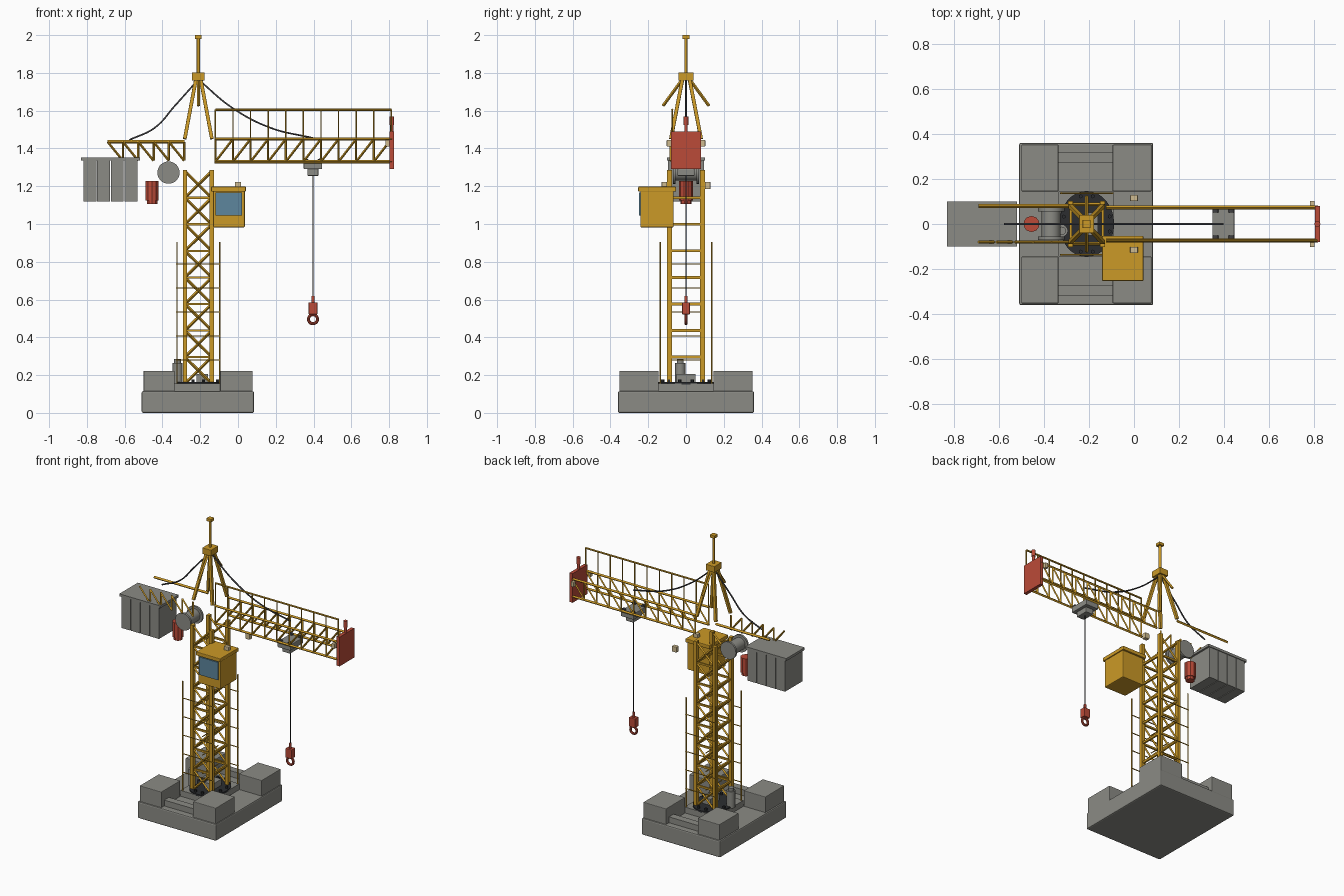
import bpy, bmesh, math
from mathutils import Vector, Matrix

cube = bpy.data.objects.get("Cube")
if cube:
    bpy.data.objects.remove(cube, do_unlink=True)


def material(name, r, g, b):
    m = bpy.data.materials.new(name)
    m.use_nodes = True
    m.diffuse_color = (r, g, b, 1)
    bsdf = m.node_tree.nodes["Principled BSDF"]
    bsdf.inputs["Base Color"].default_value = (r, g, b, 1)
    bsdf.inputs["Roughness"].default_value = 0.6
    return m


YELLOW = material("crane yellow", 0.60, 0.32, 0.02)
GREY = material("concrete grey", 0.26, 0.26, 0.235)
RED = material("warning red", 0.50, 0.07, 0.04)
GLASS = material("window blue", 0.11, 0.24, 0.34)
BLACK = material("dark steel", 0.025, 0.027, 0.03)
CABLE = material("cable grey", 0.05, 0.05, 0.055)
CREAM = material("lamp cream", 0.62, 0.50, 0.28)


class Part:
    """Collects simple solids into one named object."""

    def __init__(self, name, mat):
        self.name, self.mat, self.bm = name, mat, bmesh.new()

    def box(self, x, y, z):
        c = Vector((sum(x) / 2, sum(y) / 2, sum(z) / 2))
        size = Matrix.Diagonal((x[1] - x[0], y[1] - y[0], z[1] - z[0], 1))
        bmesh.ops.create_cube(self.bm, size=1, matrix=Matrix.Translation(c) @ size)
        return self

    def rod(self, a, b, r, sides=8, stretch=1):
        a, b = Vector(a), Vector(b)
        d = b - a
        turn = d.to_track_quat('Z', 'Y').to_matrix().to_4x4()
        mat = Matrix.Translation((a + b) / 2) @ turn @ Matrix.Diagonal((1, stretch, 1, 1))
        bmesh.ops.create_cone(self.bm, cap_ends=True, segments=sides, radius1=r, radius2=r,
                              depth=d.length, matrix=mat)
        return self

    def beam(self, a, b, w):
        return self.rod(a, b, w * 0.707, 4)

    def done(self, bevel=0, smooth=False):
        me = bpy.data.meshes.new(self.name)
        self.bm.to_mesh(me)
        self.bm.free()
        me.materials.append(self.mat)
        ob = bpy.data.objects.new(self.name, me)
        bpy.context.collection.objects.link(ob)
        if bevel:
            mod = ob.modifiers.new("bevel", 'BEVEL')
            mod.width, mod.segments = bevel, 2
        if smooth:
            bpy.ops.object.select_all(action='DESELECT')
            ob.select_set(True)
            bpy.context.view_layer.objects.active = ob
            bpy.ops.object.shade_smooth_by_angle()


def cable(name, points, r):
    cu = bpy.data.curves.new(name, 'CURVE')
    cu.dimensions, cu.bevel_depth, cu.bevel_resolution = '3D', r, 1
    sp = cu.splines.new('BEZIER')
    sp.bezier_points.add(len(points) - 1)
    for p, (x, z) in zip(sp.bezier_points, points):
        p.co = (x, 0, z)
        p.handle_left_type = p.handle_right_type = 'AUTO'
    cu.materials.append(CABLE)
    bpy.context.collection.objects.link(bpy.data.objects.new(name, cu))


MX = -0.21            # mast axis
SIDES = (-1, 1)

# Foundation
Part("foundation_slab", GREY).box((-0.51, 0.085), (-0.36, 0.36), (0, 0.115)).done(0.008)
blocks = Part("ballast_blocks", GREY)
steps = Part("foundation_steps", GREY).box((-0.335, -0.09), (-0.145, 0.145), (0.11, 0.155))
for s in SIDES:
    y = sorted((s * 0.145, s * 0.352))
    blocks.box((-0.5, -0.335), y, (0.11, 0.222)).box((-0.095, 0.078), y, (0.11, 0.222))
    steps.box((-0.34, -0.09), sorted((s * 0.27, s * 0.32)), (0.11, 0.155))
blocks.done(0.004)
steps.done()
Part("base_ring", BLACK).rod((MX, 0, 0.15), (MX, 0, 0.163), 0.122, 32, 1.2).done(smooth=True)
bolts = Part("ring_bolts", BLACK)
for i in range(12):
    a = math.tau * (i + 0.5) / 12
    x, y = MX + 0.105 * math.cos(a), 0.127 * math.sin(a)
    bolts.rod((x, y, 0.16), (x, y, 0.178), 0.009, 6)
bolts.done()
pump = Part("pump", GREY).rod((-0.32, -0.03, 0.15), (-0.32, -0.03, 0.265), 0.027, 16)
pump.rod((-0.32, -0.03, 0.265), (-0.32, -0.03, 0.285), 0.018, 12)
pump.box((-0.22, -0.16), (-0.05, 0.05), (0.16, 0.205)).done(smooth=True)

# Lattice mast
legs = Part("mast_legs", YELLOW)
lattice = Part("mast_lattice", YELLOW)
Z0, STEP, N = 0.155, 0.1405, 8
for sx in SIDES:
    x = MX + sx * 0.071
    for sy in SIDES:
        y = sy * 0.087
        legs.box((x - 0.011, x + 0.011), (y - 0.014, y + 0.014), (Z0, 1.285))
    for i in range(1, N):
        z = Z0 + i * STEP
        lattice.box((x - 0.006, x + 0.006), (-0.085, 0.085), (z - 0.007, z + 0.007))
for sy in SIDES:
    y = sy * 0.087
    for i in range(N):
        z = Z0 + i * STEP
        for s in SIDES:
            lattice.beam((MX - s * 0.071, y, z), (MX + s * 0.071, y, z + STEP), 0.011)
        lattice.box((MX - 0.071, MX + 0.071), (y - 0.006, y + 0.006), (z - 0.006, z + 0.006))
legs.done()
lattice.done()

# Climbing guard around the mast
guard = Part("climbing_guard", YELLOW)
for sx in SIDES:
    for sy in SIDES:
        x, y = MX + sx * 0.113, sy * 0.137
        guard.rod((x, y, 0.15), (x, y, 0.905), 0.004, 6)
for i in range(5):
    z = 0.28 + i * 0.127
    for sy in SIDES:
        guard.rod((MX - 0.118, sy * 0.137, z), (MX + 0.118, sy * 0.137, z), 0.0035, 6)
    guard.rod((MX, -0.085, z), (MX, 0.085, z), 0.0035, 6)
guard.done()

# Cab
Part("cab_body", YELLOW).box((-0.132, 0.036), (-0.242, -0.065), (0.982, 1.18)).done(0.006)
Part("cab_roof", YELLOW).box((-0.142, 0.042), (-0.253, -0.053), (1.172, 1.198)).done(0.004)
Part("cab_window", GLASS).box((-0.12, 0.022), (-0.25, -0.241), (1.045, 1.167)).done()

# Lamps
lamps = Part("lamps", CREAM)
for s in SIDES:
    lamps.box((-0.017, 0.017), (s * 0.115 - 0.014, s * 0.115 + 0.014), (1.185, 1.223))
    lamps.box((0.78, 0.802), (s * 0.09 - 0.012, s * 0.09 + 0.012), (1.41, 1.445))
lamps.done(0.003)

# Main jib
jib = Part("jib_lattice", YELLOW)
JX, JS, JN = -0.12, 0.0932, 10
JE = JX + JS * JN
for s in SIDES:
    y = s * 0.073
    for z in (1.33, 1.45):
        jib.beam((JX - 0.004, y, z), (JE + 0.004, y, z), 0.012)
    for i in range(JN + 1):
        x = JX + i * JS
        jib.beam((x, y, 1.33), (x, y, 1.45), 0.008)
        if i < JN:
            jib.beam((x, y, 1.33), (x + JS, y, 1.45), 0.009)
jib.done()
rail = Part("jib_handrail", YELLOW).rod((JX, -0.073, 1.605), (JE, -0.073, 1.605), 0.006)
for i in range(JN + 1):
    rail.rod((JX + i * JS, -0.073, 1.45), (JX + i * JS, -0.073, 1.605), 0.004, 6)
rail.done()
tip = Part("jib_end_plate", RED).box((0.803, 0.826), (-0.08, 0.08), (1.29, 1.49))
tip.rod((0.814, 0, 1.48), (0.814, 0, 1.535), 0.009, 12)
tip.rod((0.814, 0, 1.525), (0.814, 0, 1.57), 0.013, 12).done()

# Trolley, hoist rope and hook
trolley = Part("trolley", GREY).box((0.348, 0.446), (-0.07, 0.07), (1.29, 1.33))
trolley.box((0.368, 0.426), (-0.045, 0.045), (1.255, 1.292)).done(0.004)
wheels = Part("trolley_wheels", CABLE)
for x in (0.362, 0.432):
    for s in SIDES:
        wheels.rod((x, s * 0.05, 1.333), (x, s * 0.066, 1.333), 0.013, 12)
wheels.done()
Part("hoist_rope", BLACK).rod((0.397, 0, 0.6), (0.397, 0, 1.26), 0.0035, 8).done()
hook = Part("hook_block", RED).box((0.374, 0.42), (-0.02, 0.02), (0.522, 0.585))
hook.rod((0.397, 0, 0.58), (0.397, 0, 0.62), 0.009, 10).done(0.004)
bpy.ops.mesh.primitive_torus_add(location=(0.397, 0, 0.496), rotation=(math.pi / 2, 0, 0), major_radius=0.024,
                                 minor_radius=0.008, major_segments=20, minor_segments=8)
ring = bpy.context.object
ring.name = "hook_ring"
ring.data.materials.append(RED)
bpy.ops.object.shade_smooth_by_angle()

# Counter jib
counter = Part("counter_jib", YELLOW).beam((-0.69, 0.08, 1.435), (-0.283, 0.08, 1.435), 0.013)
for i in range(5):
    x = -0.69 + i * 0.081
    counter.beam((x, -0.08, 1.435), (x + 0.081, -0.08, 1.335), 0.009)
    counter.beam((x + 0.081, -0.08, 1.335), (x + 0.081, -0.08, 1.435), 0.009)
counter.done()
weights = Part("counterweights", GREY).box((-0.83, -0.52), (-0.1, 0.1), (1.335, 1.352))
for i in range(4):
    x = -0.818 + i * 0.0725
    weights.box((x, x + 0.068), (-0.095, 0.095), (1.12, 1.34))
weights.done()

# Winch drum and motor
drum = Part("winch_drum", GREY).rod((-0.368, -0.065, 1.272), (-0.368, 0.065, 1.272), 0.042, 24)
for s in SIDES:
    drum.rod((-0.368, s * 0.056, 1.272), (-0.368, s * 0.07, 1.272), 0.059, 28)
drum.done(smooth=True)
motor = Part("winch_motor", RED).rod((-0.455, 0, 1.125), (-0.455, 0, 1.228), 0.036, 10)
motor.rod((-0.455, 0, 1.105), (-0.455, 0, 1.13), 0.029, 10).done()

# Tower head
head = Part("tower_head", YELLOW).box((MX - 0.033, MX + 0.033), (-0.04, 0.04), (1.76, 1.802))
for sy in SIDES:
    for sx in SIDES:
        head.beam((MX + sx * 0.072, sy * 0.08, 1.45), (MX + sx * 0.012, sy * 0.018, 1.77), 0.019)
    head.beam((MX, sy * 0.122, 1.625), (MX, sy * 0.02, 1.765), 0.013)
head.rod((MX, 0, 1.8), (MX, 0, 1.99), 0.009, 12)
head.box((MX - 0.018, MX + 0.018), (-0.018, 0.018), (1.98, 2.0)).done(0.002)

# Sagging stay cables
cable("jib_stay", [(MX, 1.765), (-0.03, 1.615), (0.17, 1.51), (0.397, 1.455)], 0.005)
cable("counter_stay", [(MX, 1.765), (-0.335, 1.625), (-0.44, 1.51), (-0.575, 1.445)], 0.005)
